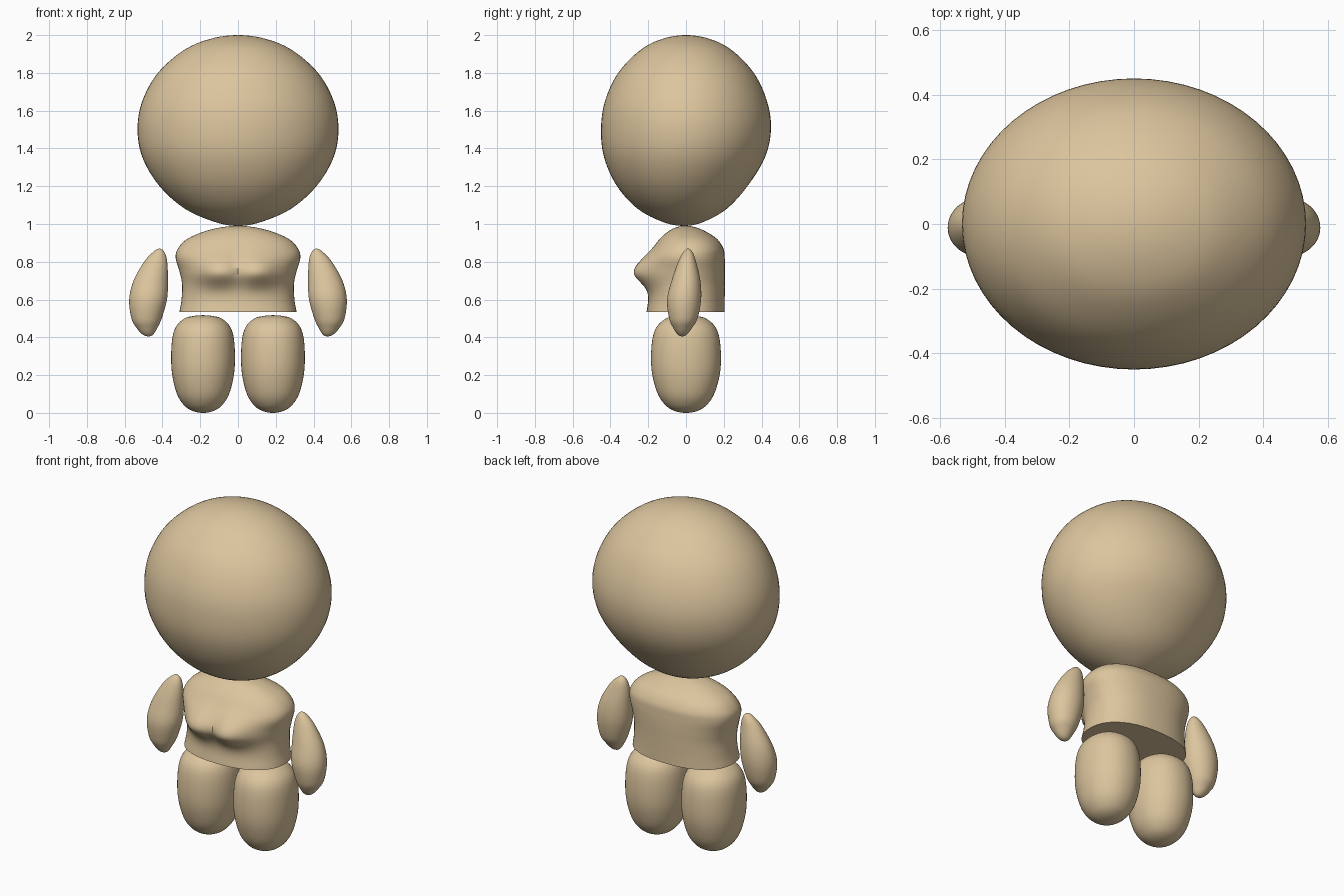
import bpy, bmesh, math
from mathutils import Vector

if "Cube" in bpy.data.objects:
    bpy.data.objects.remove(bpy.data.objects["Cube"])

SEG, SUB = 64, 6


def smooth_rows(rows):
    """Catmull-Rom through rows (z, xc, yc, rx, ry); zero-radius ends round off."""
    rows = [Vector(r) for r in rows]

    def ghost(end, nxt):
        if end[3] == 0:
            return Vector((nxt[0], 2 * end[1] - nxt[1], 2 * end[2] - nxt[2], -nxt[3], -nxt[4]))
        return end * 2 - nxt
    p = [ghost(rows[0], rows[1])] + rows + [ghost(rows[-1], rows[-2])]
    out = []
    for i in range(1, len(p) - 2):
        a, b, c, d = p[i - 1:i + 3]
        for k in range(SUB):
            t = k / SUB
            out.append(0.5 * (2 * b + (c - a) * t + (2 * a - 5 * b + 4 * c - d) * t * t
                              + (3 * b - a - 3 * c + d) * t ** 3))
    return out + [rows[-1]]


def loft(name, rows, power=2.0, warp=None, side=1):
    bm = bmesh.new()
    rings = []
    for z, xc, yc, rx, ry in smooth_rows(rows):
        if rx < 1e-6:
            rings.append([bm.verts.new((side * xc, yc, z))])
            continue
        ring = []
        for i in range(SEG):
            a = 2 * math.pi * i / SEG
            c, s = math.cos(a), math.sin(a)
            co = Vector((xc + rx * math.copysign(abs(c) ** (2 / power), c),
                         yc + ry * math.copysign(abs(s) ** (2 / power), s), z))
            if warp:
                co.y += warp(co, s)
            co.x *= side
            ring.append(bm.verts.new(co))
        rings.append(ring)
    for lo, hi in zip(rings, rings[1:]):
        for i in range(SEG):
            j = (i + 1) % SEG
            f = [lo[i % len(lo)], lo[j % len(lo)], hi[j % len(hi)], hi[i % len(hi)]]
            bm.faces.new(list(dict.fromkeys(f)))
    if len(rings[0]) > 1:
        bm.faces.new(rings[0])
    bmesh.ops.recalc_face_normals(bm, faces=bm.faces)
    me = bpy.data.meshes.new(name)
    bm.to_mesh(me)
    bm.free()
    ob = bpy.data.objects.new(name, me)
    bpy.context.collection.objects.link(ob)
    bpy.ops.object.select_all(action='DESELECT')
    ob.select_set(True)
    bpy.context.view_layer.objects.active = ob
    bpy.ops.object.shade_smooth_by_angle(angle=math.radians(50))
    return ob


# Head: egg, fuller at the front of the lower half
loft("head", [(0.99, 0, -0.01, 0, 0), (1.01, 0, -0.015, 0.12, 0.105), (1.08, 0, -0.02, 0.28, 0.235),
              (1.2, 0, -0.02, 0.415, 0.345), (1.35, 0, -0.008, 0.505, 0.425),
              (1.5, 0, 0, 0.532, 0.45), (1.65, 0, 0, 0.507, 0.429), (1.8, 0, 0, 0.424, 0.359),
              (1.92, 0, 0, 0.287, 0.243), (1.98, 0, 0, 0.147, 0.125), (2.0, 0, 0, 0, 0)])


# Torso: flat-bottomed body with two soft chest bulges
def chest(co, s):
    if s >= 0:
        return 0
    dz = co.z - 0.745
    fz = math.exp(-(dz / (0.085 if dz > 0 else 0.075)) ** 2)
    fx = max(math.exp(-((abs(co.x) - 0.1) / 0.13) ** 2), 0.0)
    return -0.09 * fz * fx * min(1, -s * 1.6)


loft("torso", [(0.535, 0, -0.002, 0.31, 0.207), (0.6, 0, 0.003, 0.299, 0.202),
               (0.68, 0, 0.006, 0.296, 0.2), (0.75, 0, 0.007, 0.31, 0.2),
               (0.82, 0, 0.007, 0.33, 0.198), (0.87, 0, 0.013, 0.318, 0.185),
               (0.92, 0, 0.013, 0.27, 0.152), (0.96, 0, 0.005, 0.18, 0.1),
               (0.983, 0, 0, 0.085, 0.05), (0.99, 0, 0, 0, 0)], 2.3, chest)

# Arms and legs, mirrored
arm = [(0.405, 0.473, -0.02, 0, 0), (0.415, 0.477, -0.02, 0.028, 0.024),
       (0.45, 0.482, -0.018, 0.055, 0.05), (0.5, 0.484, -0.014, 0.08, 0.075),
       (0.6, 0.476, -0.01, 0.1, 0.09), (0.7, 0.462, 0, 0.091, 0.076),
       (0.8, 0.436, 0.006, 0.061, 0.047), (0.85, 0.42, 0.01, 0.031, 0.025), (0.87, 0.415, 0.01, 0, 0)]
leg = [(0, 0.185, 0, 0, 0), (0.01, 0.185, 0, 0.055, 0.06), (0.04, 0.185, 0, 0.1, 0.108),
       (0.1, 0.185, 0, 0.138, 0.149), (0.2, 0.185, 0, 0.163, 0.178), (0.3, 0.185, 0, 0.169, 0.185),
       (0.4, 0.185, 0, 0.162, 0.176), (0.46, 0.185, 0, 0.141, 0.152),
       (0.5, 0.185, 0, 0.098, 0.105), (0.513, 0.185, 0, 0.05, 0.055), (0.517, 0.185, 0, 0, 0)]
for side, tag in ((-1, "right"), (1, "left")):
    loft(tag + "_arm", arm, side=side)
    loft(tag + "_leg", leg, 2.1, side=side)

# Sand colour
mat = bpy.data.materials.new("sand")
mat.diffuse_color = (0.72, 0.56, 0.34, 1)
mat.use_nodes = True
mat.node_tree.nodes["Principled BSDF"].inputs["Base Color"].default_value = mat.diffuse_color
for ob in bpy.context.collection.objects:
    ob.data.materials.append(mat)
